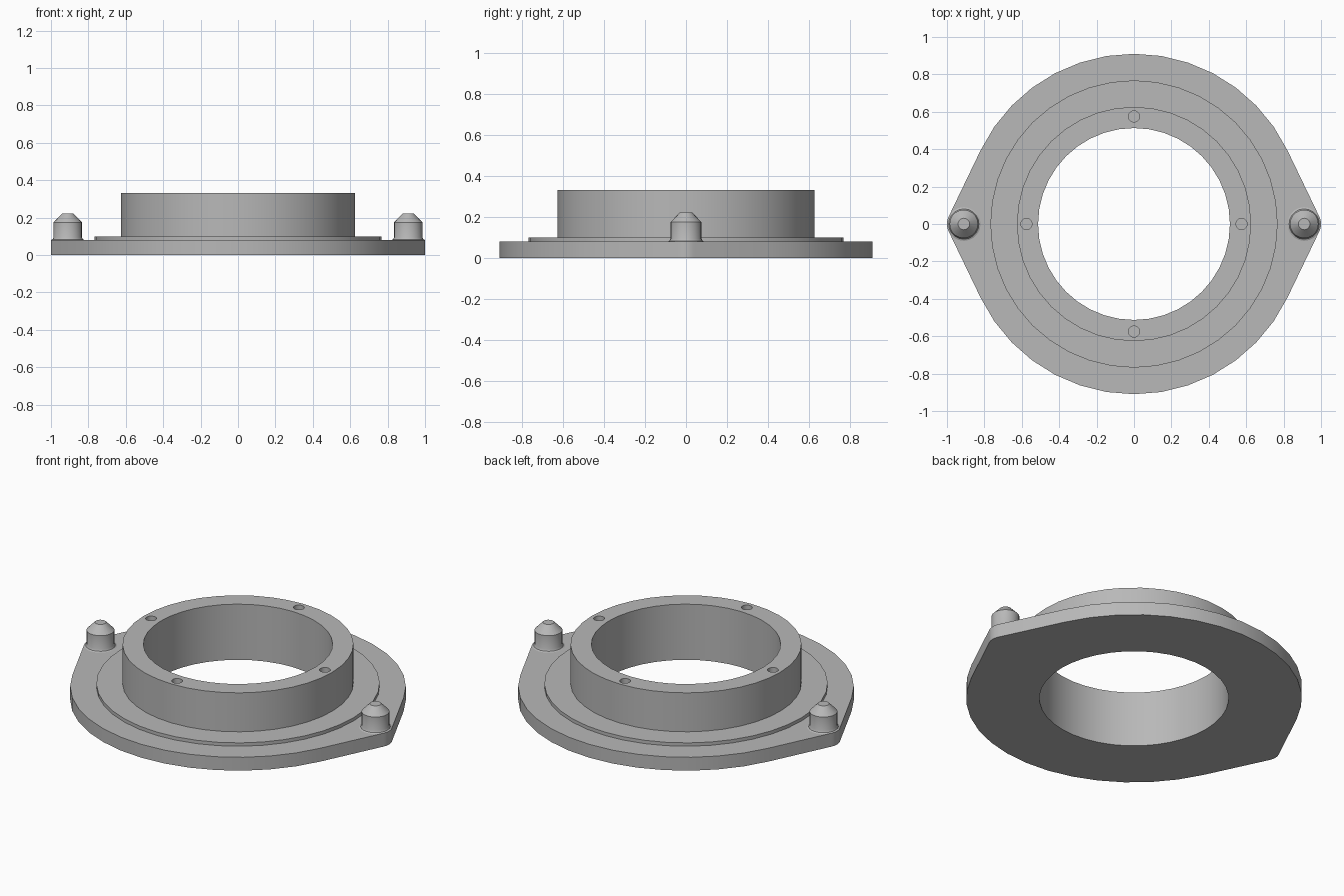
import bpy, bmesh, math

if "Cube" in bpy.data.objects:
    bpy.data.objects.remove(bpy.data.objects["Cube"])

SEG = 40
R_FLANGE, R_EAR, X_EAR = 0.91, 0.09, 0.91
Z_FLANGE, Z_STEP, Z_TOP = 0.08, 0.10, 0.333
R_STEP, R_COLLAR, R_BORE = 0.768, 0.626, 0.513

grey = bpy.data.materials.new("machined grey")
grey.diffuse_color = (0.48, 0.48, 0.48, 1)
grey.use_nodes = True
grey.node_tree.nodes["Principled BSDF"].inputs["Base Color"].default_value = grey.diffuse_color


def circle(radius, n, cx=0, cy=0):
    return [(cx + radius * math.cos(2 * math.pi * i / n),
             cy + radius * math.sin(2 * math.pi * i / n)) for i in range(n)]


def make_object(name, bm):
    bmesh.ops.recalc_face_normals(bm, faces=bm.faces)
    mesh = bpy.data.meshes.new(name)
    bm.to_mesh(mesh)
    bm.free()
    mesh.materials.append(grey)
    ob = bpy.data.objects.new(name, mesh)
    bpy.context.collection.objects.link(ob)
    return ob


def prism(name, outline, z0, z1):
    bm = bmesh.new()
    rings = [[bm.verts.new((x, y, z)) for x, y in outline] for z in (z0, z1)]
    bm.faces.new(rings[0])
    bm.faces.new(rings[1])
    n = len(outline)
    for i in range(n):
        j = (i + 1) % n
        bm.faces.new((rings[0][i], rings[0][j], rings[1][j], rings[1][i]))
    return make_object(name, bm)


def boolean(target, tool, operation):
    mod = target.modifiers.new(operation.lower(), 'BOOLEAN')
    mod.operation, mod.object, mod.solver = operation, tool, 'EXACT'
    bpy.context.view_layer.objects.active = target
    bpy.ops.object.modifier_apply(modifier=mod.name)
    bpy.data.objects.remove(tool, do_unlink=True)


def shade(ob):
    bpy.ops.object.select_all(action='DESELECT')
    ob.select_set(True)
    bpy.context.view_layer.objects.active = ob
    bpy.ops.object.shade_smooth_by_angle(angle=math.radians(30))


# Flange outline: large disc joined to two rounded ears by tangent lines
tangent = math.acos((R_FLANGE - R_EAR) / X_EAR)


def arc(radius, cx, a0, a1, n):
    return [(cx + radius * math.cos(a0 + (a1 - a0) * i / n),
             radius * math.sin(a0 + (a1 - a0) * i / n)) for i in range(n + 1)]


pi = math.pi
outline = (arc(R_EAR, X_EAR, -tangent, tangent, 6)
           + arc(R_FLANGE, 0, tangent, pi - tangent, 14)
           + arc(R_EAR, -X_EAR, pi - tangent, pi + tangent, 6)
           + arc(R_FLANGE, 0, pi + tangent, 2 * pi - tangent, 14))
body = prism("flange_body", outline, 0, Z_FLANGE)

# Raised step and collar, merged into the flange
boolean(body, prism("step", circle(R_STEP, SEG), 0.04, Z_STEP), 'UNION')
boolean(body, prism("collar", circle(R_COLLAR, SEG), 0.03, Z_TOP), 'UNION')

# Central bore and four blind screw holes
boolean(body, prism("bore", circle(R_BORE, SEG), -0.1, 0.5), 'DIFFERENCE')
for cx, cy in circle(0.575, 4):
    boolean(body, prism("screw_hole", circle(0.03, 16, cx, cy), 0.2, 0.5), 'DIFFERENCE')
shade(body)

# Locating pins: flared foot, straight shank, chamfered tip
PIN = [(0.09, 0.08), (0.081, 0.084), (0.076, 0.095), (0.076, 0.175), (0.031, 0.221)]
for name, cx in (("left_pin", -X_EAR), ("right_pin", X_EAR)):
    bm = bmesh.new()
    rings = [[bm.verts.new((x, y, z)) for x, y in circle(r, 20, cx)] for r, z in PIN]
    for low, high in zip(rings, rings[1:]):
        for i in range(20):
            j = (i + 1) % 20
            bm.faces.new((low[i], low[j], high[j], high[i]))
    bm.faces.new(rings[-1])
    bm.faces.new(rings[0])
    shade(make_object(name, bm))
